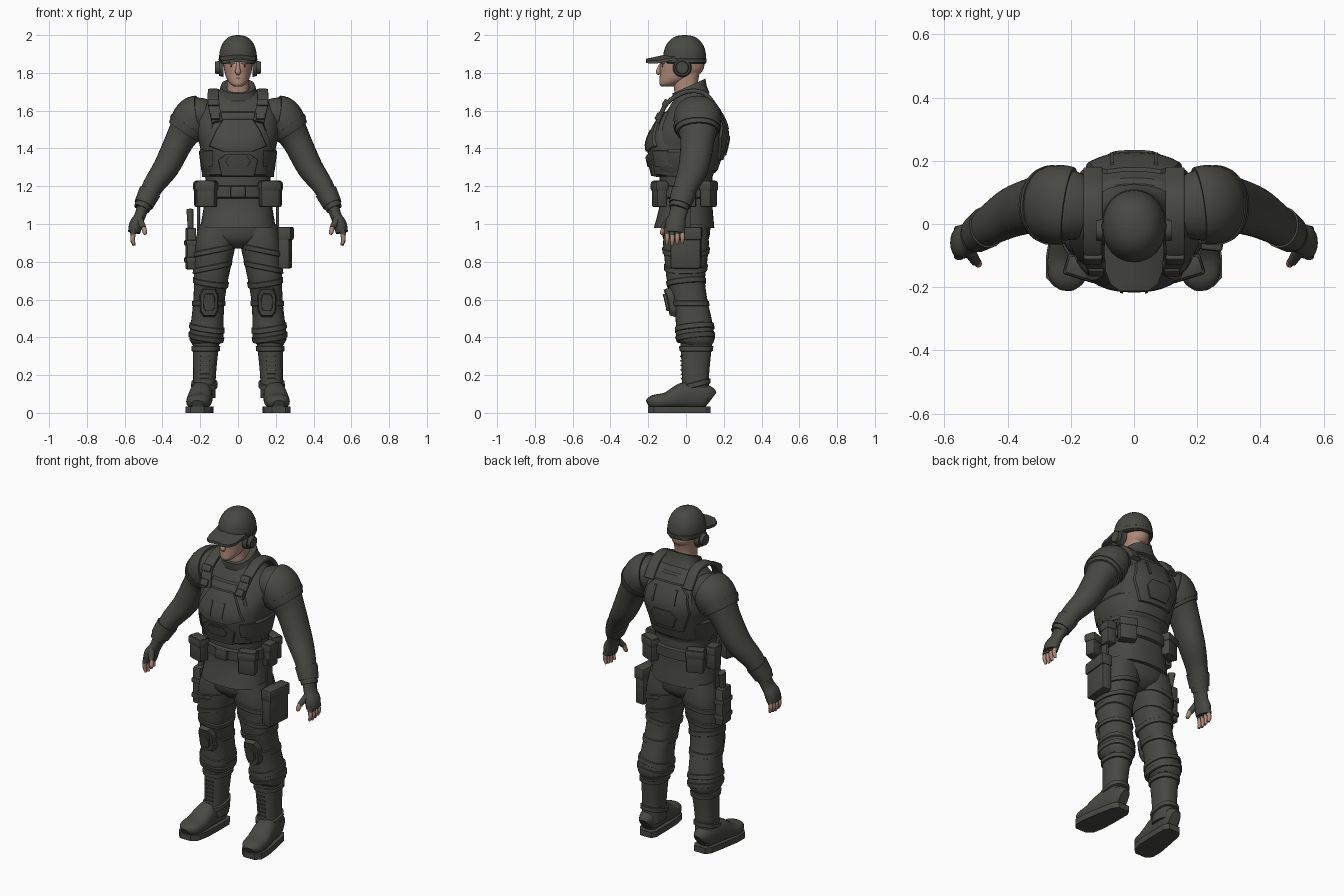
import bpy, bmesh, math
from mathutils import Vector, Matrix

if "Cube" in bpy.data.objects:
    bpy.data.objects.remove(bpy.data.objects["Cube"])

ROUND, SQUARE, BODY = 2.1, 6, 2.4  # section exponents
ACROSS, ALONG = Vector((1, 0, 0)), Vector((0, 1, 0))


def material(name, colour):
    mat = bpy.data.materials.new(name)
    mat.use_nodes = True
    mat.diffuse_color = (*colour, 1)
    shader = mat.node_tree.nodes["Principled BSDF"]
    shader.inputs["Base Color"].default_value = (*colour, 1)
    shader.inputs["Roughness"].default_value = .8
    return mat


FABRIC = material("dark olive fabric", (.064, .066, .055))
SKIN = material("skin", (.42, .25, .19))
DARK = material("dark eye", (.03, .025, .02))


def finish(name, bm, mat=FABRIC, mirror=False):
    bmesh.ops.recalc_face_normals(bm, faces=bm.faces)
    mesh = bpy.data.meshes.new(name)
    bm.to_mesh(mesh)
    bm.free()
    mesh.materials.append(mat)
    part = bpy.data.objects.new(name, mesh)
    bpy.context.collection.objects.link(part)
    for face in mesh.polygons:
        face.use_smooth = True
    mesh.set_sharp_from_angle(angle=math.radians(38))
    if mirror:
        part.modifiers.new("mirror", "MIRROR").use_mirror_merge = False


def smooth(rows, steps=4):
    # Curve through the rows with level tangents at the ends
    out = []
    last = len(rows) - 1
    for i in range(last):
        before, start, end, after = rows[max(i - 1, 0)], rows[i], rows[i + 1], rows[min(i + 2, last)]
        for j in range(steps):
            t = j / steps
            ease = t * t * (3 - 2 * t)
            out.append(tuple(b + (c - b) * ease + t * (1 - t) * ((c - a) * (1 - t) - (d - b) * t) / 2
                             for a, b, c, d in zip(before, start, end, after)))
    return out + [tuple(rows[-1])]


def section(power, sides=32):
    for i in range(sides):
        turn = math.tau * i / sides
        yield [math.copysign(abs(c) ** (2 / power), c) for c in (math.cos(turn), math.sin(turn))]


def loft(name, rings, mat, mirror):
    bm = bmesh.new()
    loops = [[bm.verts.new(p) for p in ring] for ring in rings]
    for low, high in zip(loops, loops[1:]):
        for i in range(len(low)):
            bm.faces.new((low[i - 1], low[i], high[i], high[i - 1]))
    bm.faces.new(loops[0])
    bm.faces.new(loops[-1])
    finish(name, bm, mat, mirror)


def profile(rows, depth=1.0, x=lambda z: 0):
    # rows: height, y, half width and, unless depth gives it, half depth
    return smooth([(z, x(z), y, r, *(rest or [r * depth])) for z, y, r, *rest in rows])


def body(name, rows, mat=FABRIC, mirror=False, power=BODY, tilt=0, lean=0):
    loft(name, [[(x + c * rx, y + s * ry, z + lean * c * rx + tilt * s * ry) for c, s in section(power)]
                for z, x, y, rx, ry in rows], mat, mirror)


def tube(name, rows, ref, mat=FABRIC, mirror=True, power=ROUND, flat=1.0, sides=20):
    # rows: x, y, z, half width along ref and, unless flat gives it, half thickness
    rows = smooth([(*r, r[-1] * flat) if len(r) == 4 else r for r in rows])
    points = [Vector(r[:3]) for r in rows]
    rings = []
    for i, (*_, wide, thick) in enumerate(rows):
        ahead = (points[min(i + 1, len(points) - 1)] - points[max(i - 1, 0)]).normalized()
        side = (ref - ahead * ref.dot(ahead)).normalized()
        up = ahead.cross(side)
        rings.append([points[i] + side * c * wide + up * s * thick for c, s in section(power, sides)])
    loft(name, rings, mat, mirror)


def at(rows, z):
    low, high = next((pair for pair in zip(rows, rows[1:]) if z <= pair[1][0]), rows[-2:])
    t = (z - low[0]) / (high[0] - low[0])
    return [a + (b - a) * t for a, b in zip(low, high)]


def band(name, rows, z, tall=.03, grow=.01, mirror=True, **tilts):
    # A strap with square edges that follows a body
    rings = []
    for step, out in ((-.5, 0), (-.4, grow), (.4, grow), (.5, 0)):
        *place, rx, ry = at(rows, z + step * tall)
        rings.append((*place, rx + out, ry + out))
    body(name, rings, mirror=mirror, **tilts)


def on(rows, side):
    # Maps panel coordinates onto the front (-1) or back (+1) of a body
    def place(u, v, w):
        _, x, y, rx, ry = at(rows, v)
        edge = min(abs((u - x) / rx), .98) ** BODY
        return u, y + side * (ry * (1 - edge) ** (1 / BODY) + w), v
    return place


def plate(name, half, place, rise, x=0, mirror=False, sink=-.01, inset=.94, step=.025):
    # A chamfered panel, symmetric about x, from (half width, height) pairs
    outline = [(w, v) for w, v in half] + [(-w, v) for w, v in reversed(half)]
    middle = sum(v for _, v in half) / len(half)
    bm = bmesh.new()
    low = [bm.verts.new((x + u, v, sink)) for u, v in outline]
    top = [bm.verts.new((x + u * inset, middle + (v - middle) * inset, rise)) for u, v in outline]
    for i in range(len(low)):
        bm.faces.new((low[i - 1], low[i], top[i], top[i - 1]))
    bmesh.ops.triangulate(bm, faces=[bm.faces.new(low), bm.faces.new(top)])
    for normal in (ACROSS, ALONG):
        reach = [v.co.dot(normal) for v in bm.verts]
        cut, end = min(reach) + step, max(reach)
        while cut < end:
            bmesh.ops.bisect_plane(bm, geom=bm.verts[:] + bm.edges[:] + bm.faces[:],
                                   plane_co=normal * cut, plane_no=normal)
            cut += step
    for v in bm.verts:
        v.co = place(*v.co)
    finish(name, bm, FABRIC, mirror)


def box(name, place, size, turn=0, tip=0, mirror=False, bevel=.01):
    bm = bmesh.new()
    bmesh.ops.create_cube(bm, size=1)
    bmesh.ops.scale(bm, verts=bm.verts, vec=size)
    bmesh.ops.bevel(bm, geom=bm.edges[:], offset=bevel, segments=2, affect='EDGES', profile=.5)
    bm.transform(Matrix.Translation(place) @ Matrix.Rotation(turn, 4, 'Z') @ Matrix.Rotation(tip, 4, 'X'))
    finish(name, bm, FABRIC, mirror)


def ball(name, place, size, mat, mirror=False):
    bm = bmesh.new()
    bmesh.ops.create_uvsphere(bm, u_segments=16, v_segments=10, radius=1)
    bm.transform(Matrix.Translation(place) @ Matrix.Diagonal((*size, 1)))
    finish(name, bm, mat, mirror)


# Torso, jacket skirt and pelvis
torso = profile([(1.25, -.01, .18, .15), (1.4, 0, .2, .19), (1.5, .02, .22, .18), (1.6, .03, .2, .13),
                 (1.7, .03, .1, .07)])
skirt = profile([(.98, -.01, .2, .16), (1.1, 0, .18, .14), (1.2, 0, .17, .14), (1.3, 0, .18, .14)])
body("torso", torso)
body("jacket_skirt", skirt)
body("pelvis", profile([(.87, 0, .05, .07), (.92, 0, .15, .12), (1, 0, .18, .13)]))

# Armoured vest, front and back
front, back = on(torso, -1), on(torso, 1)
band("vest_side_wrap", torso, 1.33, tall=.13, mirror=False)
plate("vest_front", [(.1, 1.6), (.14, 1.53), (.19, 1.4), (.19, 1.25)], front, .015)
plate("chest_plate", [(.08, 1.56), (.12, 1.5), (.16, 1.41), (.08, 1.38)], front, .027)
plate("abdomen_plate", [(.07, 1.37), (.11, 1.34), (.09, 1.25)], front, .024)
plate("abdomen_panel", [(.05, 1.36), (.07, 1.33), (.05, 1.3)], front, .031)
plate("vest_side_pocket", [(.03, 1.39), (.03, 1.3)], front, .025, x=.16, mirror=True)
plate("chest_ridge", [(.005, 1.5), (.005, 1.41)], front, .032, x=.04, mirror=True)
plate("vest_back", [(.1, 1.66), (.15, 1.6), (.19, 1.45), (.19, 1.27)], back, .015)
plate("back_plate", [(.09, 1.62), (.14, 1.57), (.16, 1.46), (.11, 1.33)], back, .026)
plate("back_panel", [(.06, 1.47), (.09, 1.43), (.06, 1.36)], back, .033)
plate("back_ridge", [(.007, 1.59), (.007, 1.5)], back, .032, x=.07, mirror=True)
tube("shoulder_strap", [(.11, -.15, 1.54, .03), (.13, -.1, 1.64, .03), (.13, 0, 1.7, .03), (.13, .1, 1.69, .03),
                        (.13, .17, 1.6, .03)], ACROSS, power=SQUARE, flat=.4)
box("strap_buckle", (.13, -.11, 1.64), (.06, .025, .04), tip=-.5, mirror=True, bevel=.006)
box("strap_clip", (.12, -.15, 1.57), (.05, .02, .04), tip=-.5, mirror=True, bevel=.006)

# Belt, buckle and pouches
band("belt", skirt, 1.17, tall=.07, grow=.014, mirror=False)
box("belt_buckle", (0, -.16, 1.17), (.08, .02, .06), bevel=.006)
for name, x, y, wide, turn in (("front", .165, -.14, .1, .3), ("rear", .15, .12, .1, -.4), ("side", .2, .02, .07, 1.5)):
    box(name + "_pouch", (x, y, 1.16), (wide, .06, .14), turn, mirror=True)
    box(name + "_pouch_flap", (x, y, 1.2), (wide + .01, .07, .05), turn, mirror=True)


def leg_line(z):
    return .18 - .075 * z * z


# Trousers, thigh straps and knee pads
leg = profile([(.36, .06, .07), (.4, .05, .09), (.5, .04, .085), (.6, .02, .083), (.7, 0, .09), (.8, 0, .1),
               (.9, 0, .108), (1, 0, .1)], depth=1.12, x=leg_line)
body("trouser_leg", leg, mirror=True)
for z in (.77, .86):
    band("thigh_strap", leg, z, grow=.007, lean=-.2)
for z in (.4, .45, .69):
    band("trouser_fold", leg, z, grow=.005, lean=.15, tilt=.1)
band("knee_strap", leg, .58, grow=.006)
for name, scale, rise in (("knee_pad", 1, .03), ("knee_pad_cap", .65, .043)):
    outline = [(w * scale, .585 + h * scale) for w, h in ((.035, .08), (.053, .04), (.05, -.05), (.03, -.08))]
    plate(name, outline, on(leg, -1), rise, x=leg_line(.6), mirror=True, inset=.85)

# Boots
shaft = profile([(.08, .05, .06), (.2, .05, .06), (.37, .055, .07)], depth=1.2, x=leg_line)
body("boot_shaft", shaft, mirror=True)
band("boot_cuff", shaft, .34, grow=.008)
band("boot_ankle_strap", shaft, .15, tilt=.25)
foot = ((.13, .03, .12), (.1, .05, .15), (0, .06, .165), (-.1, .067, .11), (-.17, .06, .095), (-.2, .03, .07))
tube("boot_foot", [(.195 - y / 10, y, top / 2 + .01, wide, top / 2 - .01) for y, wide, top in foot],
     ACROSS, power=BODY)
plate("boot_sole", [(wide + .006, y) for y, wide, _ in foot], lambda u, v, w: (u - v / 10, v, w), .035,
      x=.195, mirror=True, sink=0, inset=1)
for i in range(6):
    z = .18 + i * .024
    _, x, y, _, depth = at(shaft, z)
    box("boot_lace", (x, y - depth, z), (.05, .012, .008), mirror=True, bevel=.003)

# Arms, with shoulder pads and cuffs grown from the sleeve
sleeve = [(.16, .05, 1.57, .1), (.22, .06, 1.57, .115), (.26, .06, 1.52, .112), (.31, .06, 1.44, .09),
          (.38, .04, 1.3, .08), (.45, 0, 1.2, .065), (.51, -.04, 1.08, .05)]
tube("sleeve", sleeve, ALONG, flat=.86, sides=28)
for name, first, last, grow in (("shoulder_pad", 3, 11, .01), ("shoulder_pad_rim", 8, 10, .015), ("cuff", -4, -1, .006)):
    tube(name, [(x, y, z, r + grow) for x, y, z, r in smooth(sleeve)[first:last]], ALONG, flat=.88, sides=28)

# Gloved hands with bare fingertips
tube("glove", [(.5, -.03, 1.1, .05), (.52, -.045, 1.04, .046), (.54, -.055, 1, .054), (.55, -.06, .955, .05)],
     ALONG, flat=.65)
for i in range(4):
    y = -.1 + i * .027
    drop = abs(i - 1) * .005
    tube("glove_finger", [(.55, y, .98, .014), (.557, y, .94 + drop, .014)], ALONG, sides=12)
    tube("fingertip", [(.553, y, .95, .012), (.558, y, .915 + drop, .012), (.55, y, .885 + drop, .007)],
         ALONG, SKIN, sides=12)
tube("glove_thumb", [(.525, -.08, 1.03, .02), (.5, -.12, .98, .015)], ACROSS, sides=12)
tube("thumb_tip", [(.5, -.115, .985, .013), (.493, -.126, .955, .012), (.49, -.127, .943, .006)], ACROSS, SKIN, sides=12)

# Thigh holster on the right, large pouch on the left
box("holster", (-.25, 0, .87), (.05, .1, .22), turn=.1)
for z in (.81, .9):
    box("holster_strap", (-.25, 0, z), (.06, .11, .03), turn=.1, bevel=.006)
tube("holster_grip", [(-.25, 0, .95, .02), (-.253, .01, 1.03, .024), (-.255, .02, 1.075, .026)], ALONG,
     mirror=False, flat=.7)
box("leg_pouch", (.25, 0, .875), (.06, .16, .22), turn=-.1)
box("leg_pouch_flap", (.253, 0, .95), (.07, .17, .07), turn=-.1)
box("hip_hanger", (.21, 0, 1.05), (.015, .05, .18), mirror=True, bevel=.005)

# Neck, collar and head
body("neck", profile([(1.64, .015, .065), (1.74, 0, .058), (1.82, .01, .062)], depth=1.1), SKIN)
body("collar", profile([(1.65, .03, .135, .095), (1.69, .02, .105, .09), (1.73, .015, .09, .088)]), tilt=.45)
body("head", profile([(1.727, -.1, .02, .03), (1.74, -.09, .04, .05), (1.765, -.06, .058, .08), (1.8, -.03, .07, .108),
                      (1.84, -.02, .076, .117), (1.92, -.01, .08, .1)]), SKIN, power=ROUND)
tube("nose", [(0, -.125, 1.86, .008), (0, -.14, 1.825, .011), (0, -.145, 1.805, .015), (0, -.137, 1.795, .01)],
     ACROSS, SKIN, mirror=False, sides=12)
for name, z in (("lower_lip", 1.764), ("upper_lip", 1.773)):
    ball(name, (0, -.132, z), (.02, .008, .005), SKIN)
ball("brow", (.03, -.122, 1.852), (.025, .012, .007), SKIN, True)
ball("eye", (.03, -.121, 1.835), (.011, .008, .005), DARK, True)

# Cap with brim, and ear defenders
angles = [math.radians(a) for a in range(-16, 90, 8)]
cap = [(1.88 + .12 * math.sin(a), 0, -.007, .1 * math.cos(a) ** .8, .114 * math.cos(a) ** .8) for a in angles]
body("cap", cap, power=ROUND)
band("cap_band", cap, 1.865, tall=.024, grow=.003, mirror=False, power=ROUND)
plate("cap_brim", [(.045, -.212), (.075, -.19), (.09, -.15), (.095, -.08), (.09, -.03)],
      lambda u, v, w: (u, v, 1.915 + .22 * v - 2.6 * u * u + w), .006, inset=1)
for x, radius in ((.088, .05), (.108, .036)):
    bm = bmesh.new()
    bmesh.ops.create_cone(bm, cap_ends=True, segments=28, radius1=radius, radius2=radius * .88, depth=.025)
    bm.transform(Matrix.Translation((x, -.02, 1.828)) @ Matrix.Rotation(math.pi / 2, 4, 'Y'))
    finish("ear_defender", bm, FABRIC, True)
